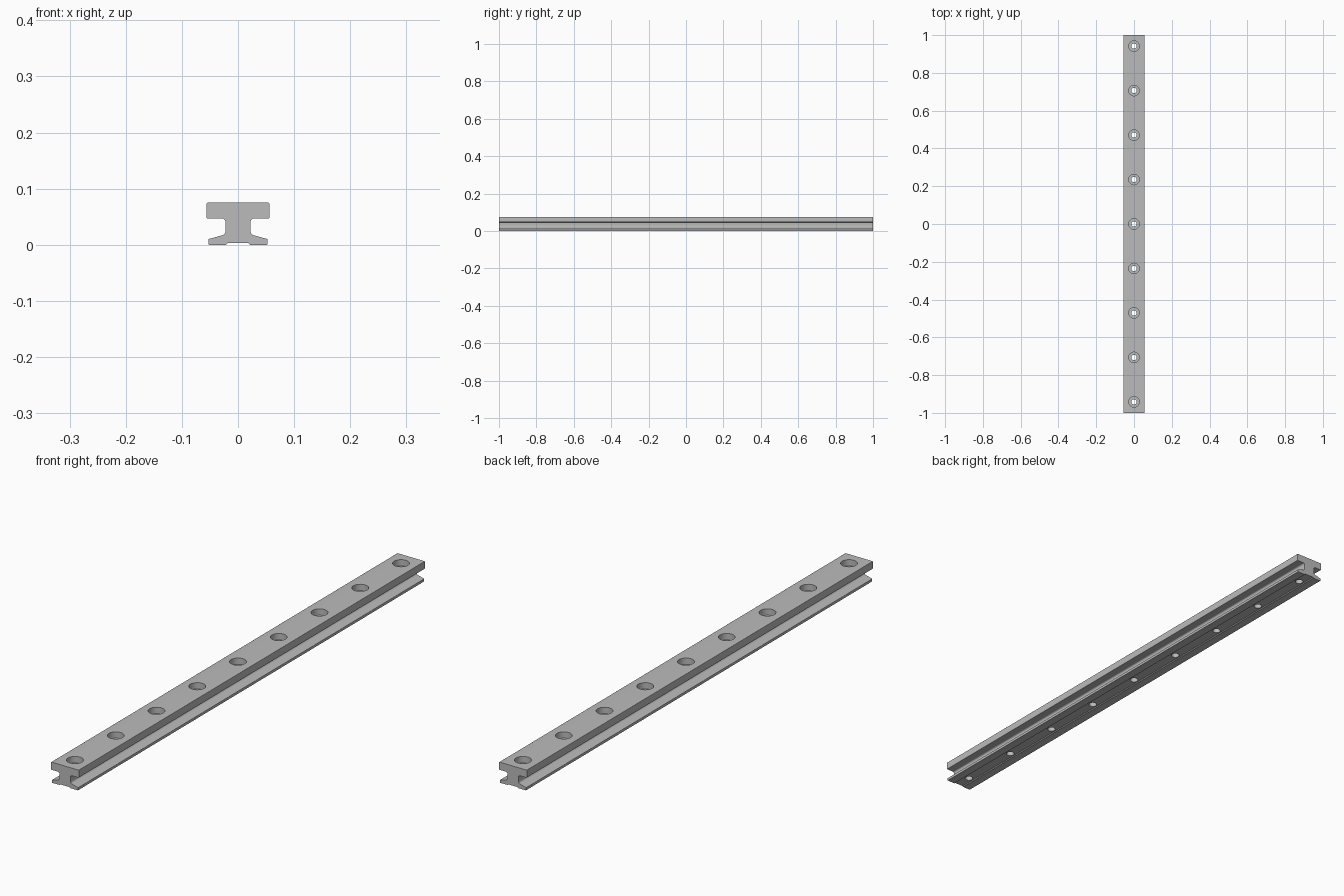
import bpy, bmesh, math
from mathutils import Vector

cube = bpy.data.objects.get("Cube")
if cube:
    bpy.data.objects.remove(cube, do_unlink=True)

LENGTH = 2.0
HOLES = 9
PITCH = 0.2355

steel = bpy.data.materials.new("grey steel")
steel.use_nodes = True
colour = (0.5, 0.5, 0.5, 1)
steel.diffuse_color = colour
steel.node_tree.nodes["Principled BSDF"].inputs["Base Color"].default_value = colour


def rounded(points, steps=4):
    """Replace every corner (x, z, radius) by an arc."""
    out = []
    for i, (x, z, r) in enumerate(points):
        p = Vector((x, z))
        if r == 0:
            out.append(p)
            continue
        a = (Vector(points[i - 1][:2]) - p).normalized()
        b = (Vector(points[(i + 1) % len(points)][:2]) - p).normalized()
        half = a.angle(b) / 2
        centre = p + (a + b).normalized() * r / math.sin(half)
        start = p + a * r / math.tan(half) - centre
        end = p + b * r / math.tan(half) - centre
        for k in range(steps + 1):
            out.append(centre + start.lerp(end, k / steps).normalized() * r)
    return out


# Rail: half section from the bottom groove up to the head, mirrored in x
half = [(0.018, 0.003, 0), (0.021, 0, 0), (0.053, 0, 0.001), (0.053, 0.010, 0.001),
        (0.0225, 0.0185, 0.007), (0.0225, 0.047, 0.006), (0.056, 0.047, 0.002),
        (0.056, 0.075, 0.002)]
section = rounded(half + [(-x, z, r) for x, z, r in reversed(half)])

bm = bmesh.new()
face = bm.faces.new([bm.verts.new((p.x, -LENGTH / 2, p.y)) for p in section])
grown = bmesh.ops.extrude_face_region(bm, geom=[face], use_keep_orig=True)
moved = [v for v in grown["geom"] if isinstance(v, bmesh.types.BMVert)]
bmesh.ops.translate(bm, verts=moved, vec=(0, LENGTH, 0))
bmesh.ops.recalc_face_normals(bm, faces=bm.faces)
mesh = bpy.data.meshes.new("rail")
bm.to_mesh(mesh)
bm.free()
mesh.materials.append(steel)
rail = bpy.data.objects.new("rail", mesh)
bpy.context.collection.objects.link(rail)

# Screw holes: stepped cutters, wide counterbore above a narrow bore
bore = [(0.014, -0.02), (0.014, 0.052), (0.028, 0.052), (0.028, 0.1)]
SIDES = 32
bm = bmesh.new()
for n in range(HOLES):
    y = (n - (HOLES - 1) / 2) * PITCH
    rings = [[bm.verts.new((r * math.cos(math.tau * k / SIDES),
                            y + r * math.sin(math.tau * k / SIDES), z))
              for k in range(SIDES)] for r, z in bore]
    bm.faces.new(rings[0][::-1])
    bm.faces.new(rings[-1])
    for low, high in zip(rings, rings[1:]):
        for k in range(SIDES):
            j = (k + 1) % SIDES
            bm.faces.new((low[k], low[j], high[j], high[k]))
cut_mesh = bpy.data.meshes.new("hole_cutter")
bm.to_mesh(cut_mesh)
bm.free()
cut_mesh.materials.append(steel)
cutter = bpy.data.objects.new("hole_cutter", cut_mesh)
bpy.context.collection.objects.link(cutter)
cutter.hide_render = True

cut = rail.modifiers.new("screw holes", 'BOOLEAN')
cut.operation = 'DIFFERENCE'
cut.solver = 'EXACT'
cut.object = cutter
bpy.context.view_layer.objects.active = rail
rail.select_set(True)
bpy.ops.object.modifier_apply(modifier=cut.name)
bpy.data.objects.remove(cutter, do_unlink=True)

bpy.ops.object.shade_smooth_by_angle(angle=math.radians(30))
